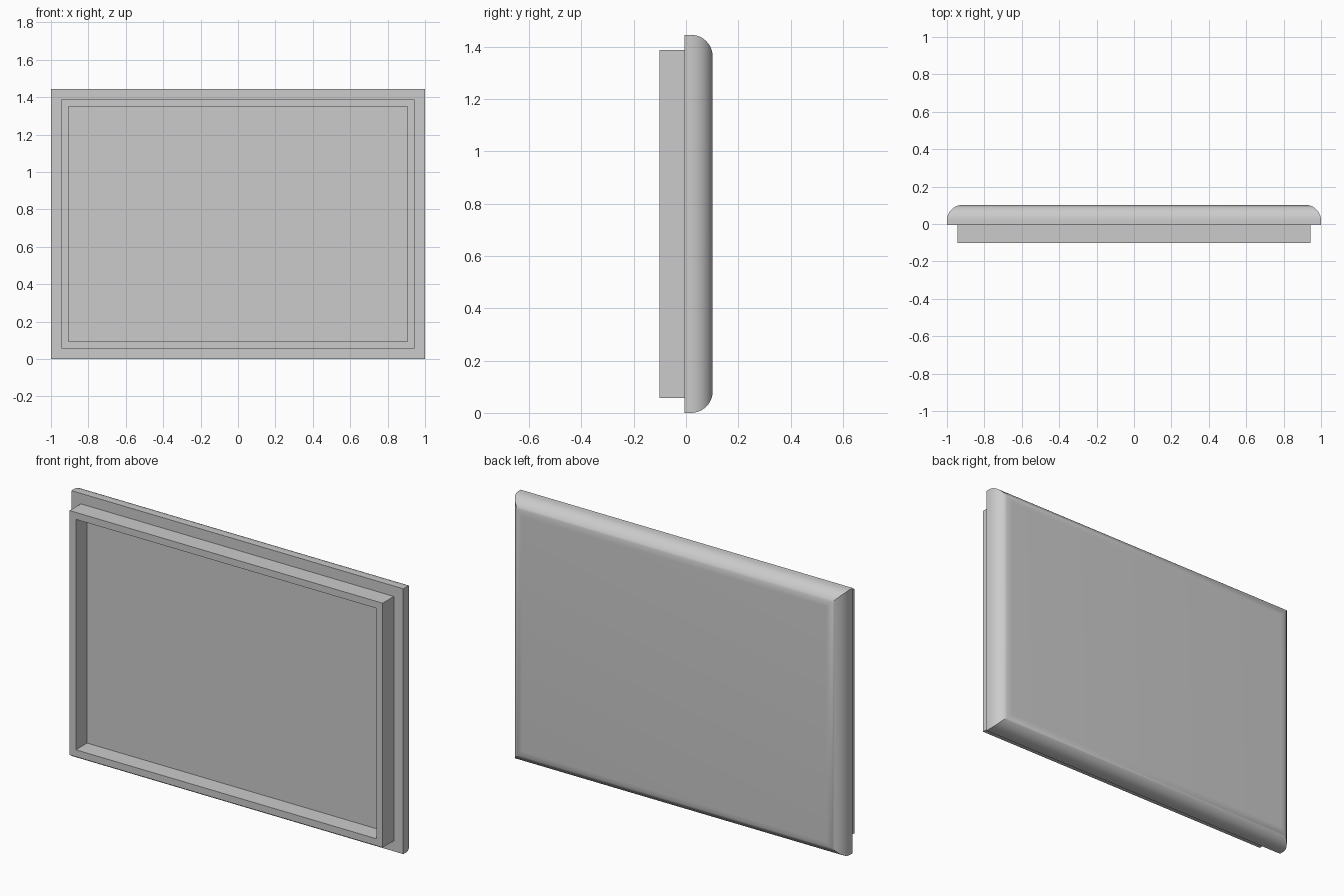
import bpy, bmesh, math

cube = bpy.data.objects.get("Cube")
if cube:
    bpy.data.objects.remove(cube, do_unlink=True)

WIDTH, HEIGHT = 2.0, 1.445
FRONT, SPLIT, BACK = -0.102, -0.006, 0.102
RADIUS = 0.083
STEPS = 12

grey = bpy.data.materials.new("plain grey")
grey.use_nodes = True
colour = (0.6, 0.6, 0.6, 1)
grey.diffuse_color = colour
grey.node_tree.nodes["Principled BSDF"].inputs["Base Color"].default_value = colour


def ring(bm, inset, y):
    """Rectangle of four vertices, inset from the panel outline."""
    x, low, high = WIDTH / 2 - inset, inset, HEIGHT - inset
    return [bm.verts.new((a, y, b))
            for a, b in ((-x, low), (x, low), (x, high), (-x, high))]


def build(name, profile, closed):
    """Sweep an (inset, y) profile round the rectangle with mitred corners."""
    bm = bmesh.new()
    rings = [ring(bm, *p) for p in profile]
    pairs = list(zip(rings, rings[1:]))
    if closed:
        pairs.append((rings[-1], rings[0]))
    else:
        bm.faces.new(rings[0])
        bm.faces.new(rings[-1])
    for a, b in pairs:
        for i in range(4):
            j = (i + 1) % 4
            bm.faces.new((a[i], a[j], b[j], b[i]))
    bmesh.ops.recalc_face_normals(bm, faces=bm.faces)
    mesh = bpy.data.meshes.new(name)
    bm.to_mesh(mesh)
    bm.free()
    mesh.materials.append(grey)
    obj = bpy.data.objects.new(name, mesh)
    bpy.context.collection.objects.link(obj)
    bpy.ops.object.select_all(action='DESELECT')
    obj.select_set(True)
    bpy.context.view_layer.objects.active = obj
    bpy.ops.object.shade_smooth_by_angle(angle=math.radians(30))


# Cover panel with quarter-round back edges
cover = [(0, SPLIT)]
for k in range(STEPS + 1):
    t = math.pi / 2 * k / STEPS
    cover.append((RADIUS * (1 - math.cos(t)),
                  BACK - RADIUS * (1 - math.sin(t))))
build("cover_panel", cover, False)

# Raised rectangular lip on the front
OUTER, INNER = 0.057, 0.095
build("front_lip", [(OUTER, SPLIT), (OUTER, FRONT),
                    (INNER, FRONT), (INNER, SPLIT)], True)
